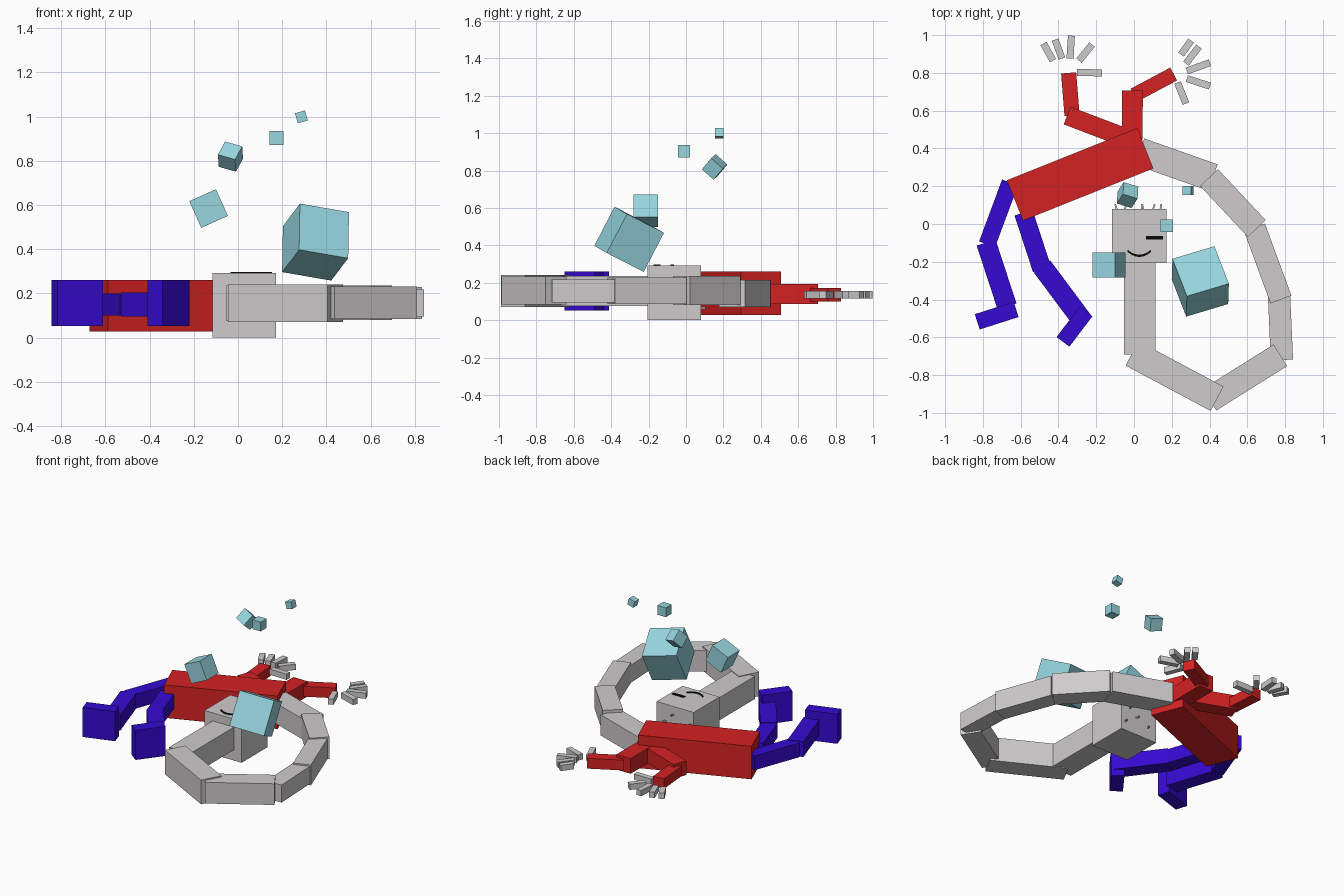
import bpy, bmesh, math
from mathutils import Vector, Matrix

if "Cube" in bpy.data.objects:
    bpy.data.objects.remove(bpy.data.objects["Cube"], do_unlink=True)


def material(name, r, g, b):
    mat = bpy.data.materials.new(name)
    mat.use_nodes = True
    mat.diffuse_color = (r, g, b, 1)
    shader = next(n for n in mat.node_tree.nodes if n.type == "BSDF_PRINCIPLED")
    shader.inputs["Base Color"].default_value = (r, g, b, 1)
    return mat


grey = material("pale_grey", 0.62, 0.60, 0.61)
red = material("shirt_red", 0.66, 0.016, 0.016)
blue = material("trouser_blue", 0.036, 0.003, 0.64)
aqua = material("pale_aqua", 0.31, 0.67, 0.74)
black = material("black", 0.003, 0.003, 0.003)


def finish(name, bm, mat):
    bmesh.ops.recalc_face_normals(bm, faces=bm.faces)
    mesh = bpy.data.meshes.new(name)
    bm.to_mesh(mesh)
    bm.free()
    mesh.materials.append(mat)
    obj = bpy.data.objects.new(name, mesh)
    bpy.context.collection.objects.link(obj)
    return obj


def block(name, centre, size, axes, mat):
    """Box with given centre, size and 3x3 orientation."""
    bm = bmesh.new()
    bmesh.ops.create_cube(bm, size=1)
    matrix = Matrix.Translation(centre) @ axes.to_4x4() @ Matrix.Diagonal((*size, 1))
    bmesh.ops.transform(bm, matrix=matrix, verts=bm.verts)
    return finish(name, bm, mat)


def bar(name, start, end, width, low, high, mat):
    """Flat-lying beam between two ground-plan points."""
    a, b = Vector(start), Vector(end)
    d, mid = b - a, (a + b) / 2
    turn = Matrix.Rotation(math.atan2(d.y, d.x), 3, "Z")
    return block(name, (mid.x, mid.y, (low + high) / 2),
                 (d.length, width, high - low), turn, mat)


def tumbled_cube(name, centre, size, x_dir, y_dir):
    """Cube oriented by its approximate x and y edge directions."""
    x = Vector(x_dir).normalized()
    z = x.cross(Vector(y_dir)).normalized()
    axes = Matrix((x, z.cross(x), z)).transposed()
    return block(name, centre, (size,) * 3, axes, aqua)


# Head
block("head", (0.028, -0.063, 0.146), (0.289, 0.287, 0.291), Matrix.Identity(3), grey)

# Long looping neck
neck = [
    ((0.03, -0.15), (0.03, -0.69), 0.165, 0.075, 0.235),
    ((-0.01, -0.685), (0.44, -0.925), 0.146, 0.07, 0.24),
    ((0.40, -0.93), (0.775, -0.695), 0.135, 0.083, 0.232),
    ((0.783, -0.72), (0.768, -0.38), 0.118, 0.095, 0.218),
    ((0.638, -0.018), (0.778, -0.40), 0.118, 0.085, 0.228),
    ((0.397, 0.246), (0.65, -0.024), 0.13, 0.08, 0.236),
    ((0.03, 0.383), (0.418, 0.246), 0.148, 0.07, 0.215),
]
for i, (a, b, width, low, high) in enumerate(neck):
    bar(f"neck_segment_{i + 1}", a, b, width, low, high, grey)

# Torso
bar("torso", (-0.63, 0.125), (0.06, 0.401), 0.23, 0.028, 0.26, red)

# Arms
bar("right_upper_arm", (-0.354, 0.574), (-0.02, 0.447), 0.1, 0.09, 0.19, red)
bar("right_forearm", (-0.346, 0.8), (-0.328, 0.574), 0.08, 0.1, 0.17, red)
bar("left_upper_arm", (-0.008, 0.706), (-0.01, 0.447), 0.11, 0.085, 0.192, red)
bar("left_forearm", (0.21, 0.794), (0, 0.682), 0.077, 0.1, 0.172, red)

# Loose fingers
fingers = {
    "right_finger": [((-0.479, 0.955), (-0.429, 0.865)), ((-0.418, 0.976), (-0.381, 0.876)),
                     ((-0.331, 0.997), (-0.339, 0.876)), ((-0.222, 0.95), (-0.291, 0.865)),
                     ((-0.302, 0.802), (-0.169, 0.8))],
    "left_finger": [((0.302, 0.971), (0.249, 0.897)), ((0.344, 0.939), (0.275, 0.849)),
                    ((0.402, 0.81), (0.28, 0.81)), ((0.402, 0.73), (0.28, 0.77)),
                    ((0.275, 0.638), (0.23, 0.749))],
}
fingers["left_finger"][2] = ((0.402, 0.854), (0.28, 0.81))
for name, pairs in fingers.items():
    for i, (a, b) in enumerate(pairs):
        bar(f"{name}_{i + 1}", a, b, 0.037, 0.115, 0.155, grey)

# Legs
bar("right_thigh", (-0.656, 0.22), (-0.778, -0.108), 0.09, 0.1, 0.2, blue)
bar("right_shin", (-0.783, -0.098), (-0.672, -0.437), 0.105, 0.095, 0.203, blue)
bar("right_foot", (-0.83, -0.518), (-0.624, -0.452), 0.085, 0.052, 0.26, blue)
bar("left_thigh", (-0.585, 0.06), (-0.487, -0.24), 0.1, 0.1, 0.2, blue)
bar("left_shin", (-0.487, -0.225), (-0.27, -0.516), 0.108, 0.095, 0.203, blue)
bar("left_foot", (-0.376, -0.624), (-0.254, -0.463), 0.085, 0.052, 0.26, blue)

# Floating cubes
tumbled_cube("large_cube", (0.351, -0.304, 0.432), 0.235, (0.22, 0.066, -0.038), (-0.065, 0.195, -0.1))
tumbled_cube("medium_cube", (-0.133, -0.216, 0.584), 0.132, (0.91, 0, 0.41), (0, 1, 0))
tumbled_cube("small_cube", (-0.034, 0.153, 0.819), 0.084, (0.077, -0.024, -0.022), (0.027, 0.05, 0.059))
tumbled_cube("tiny_cube", (0.174, -0.01, 0.903), 0.065, (1, 0, 0), (0, 1, 0))
tumbled_cube("top_cube", (0.287, 0.178, 0.999), 0.047, (0.96, 0, 0.28), (0, 1, 0))

# Face: closed eye and smile, as thin plates on top of the head
bar("eye", (0.063, -0.073), (0.153, -0.073), 0.02, 0.289, 0.297, black)
bm = bmesh.new()
rows = []
for i in range(13):
    t = i / 6 - 1
    x, y = 0.028 + 0.062 * t, -0.168 + 0.026 * t * t
    rows.append([bm.verts.new((x, y + s * 0.006, 0.297)) for s in (1, -1)])
for p, q in zip(rows, rows[1:]):
    bm.faces.new((p[0], p[1], q[1], q[0]))
plate = bmesh.ops.extrude_face_region(bm, geom=bm.faces[:])
moved = [v for v in plate["geom"] if isinstance(v, bmesh.types.BMVert)]
bmesh.ops.translate(bm, vec=(0, 0, -0.008), verts=moved)
finish("smile", bm, black)

# Sparse hairs on the crown
hairs = [(-0.09, 0.2, -0.01), (-0.05, 0.08, 0.01), (0.04, 0.23, 0.006),
         (0.05, 0.12, -0.008), (0.1, 0.17, 0.01), (0.14, 0.06, 0.004)]
for i, (x, z, lean) in enumerate(hairs):
    bar(f"hair_{i + 1}", (x, 0.075), (x + lean, 0.105), 0.009, z, z + 0.009, grey)
